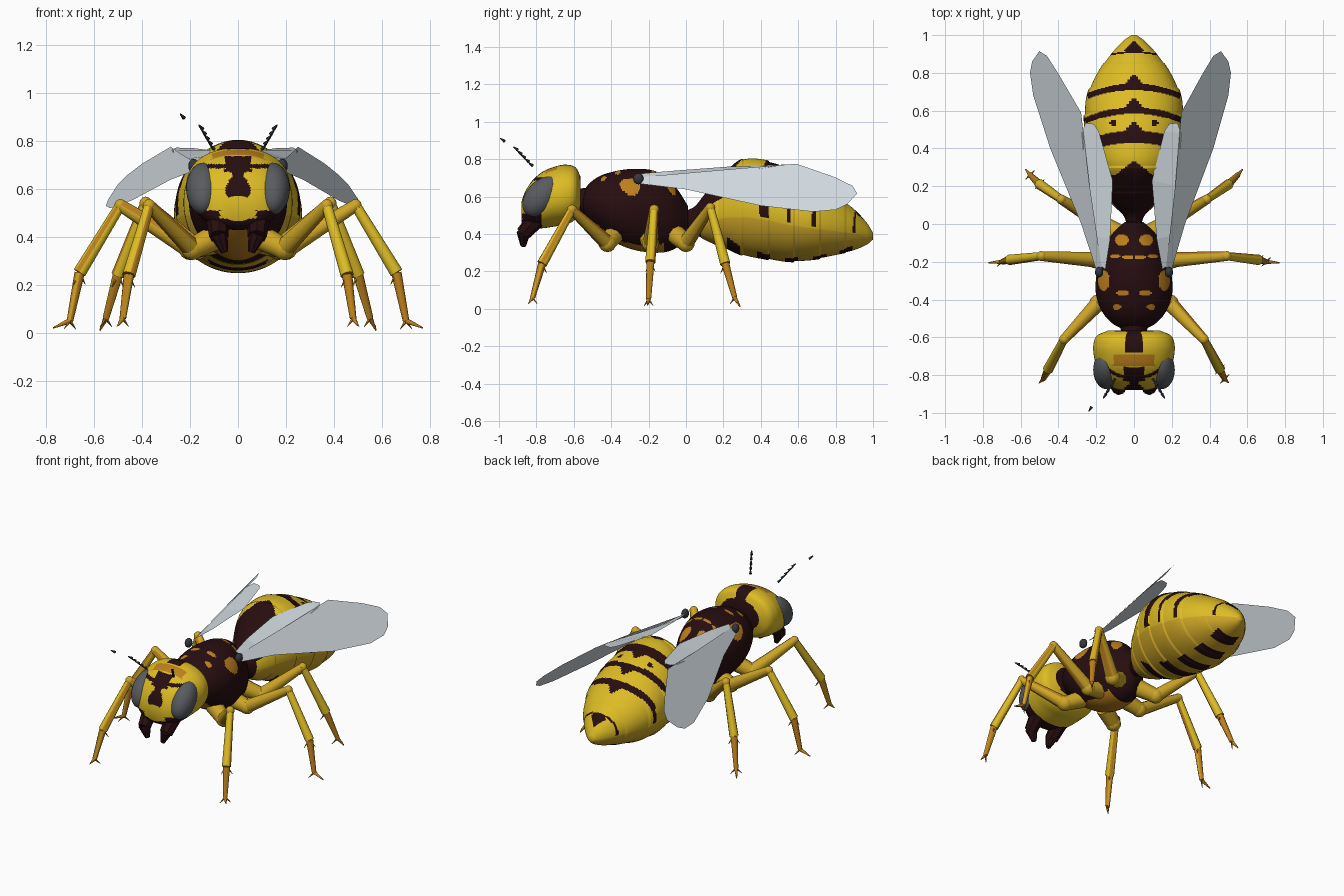
import bpy, bmesh, math
from mathutils import Vector, Matrix

if "Cube" in bpy.data.objects:
    bpy.data.objects.remove(bpy.data.objects["Cube"])


def material(name, rgb):
    m = bpy.data.materials.new(name)
    m.diffuse_color = (*rgb, 1)
    m.use_nodes = True
    m.node_tree.nodes["Principled BSDF"].inputs["Base Color"].default_value = m.diffuse_color
    return m


YELLOW = material("yellow", (0.72, 0.50, 0.018))
DARK = material("dark_brown", (0.020, 0.004, 0.005))
ORANGE = material("amber", (0.52, 0.22, 0.012))
GREY = material("eye_grey", (0.10, 0.105, 0.115))
WING = material("wing_grey", (0.64, 0.70, 0.74))
SOOT = material("charcoal", (0.035, 0.04, 0.045))
GOLD = material("golden", (0.62, 0.38, 0.02))


def finish(bm, name, mats, smooth=True):
    if smooth:
        bmesh.ops.recalc_face_normals(bm, faces=bm.faces)
    for f in bm.faces:
        f.smooth = smooth
    me = bpy.data.meshes.new(name)
    bm.to_mesh(me)
    bm.free()
    for m in mats:
        me.materials.append(m)
    ob = bpy.data.objects.new(name, me)
    bpy.context.collection.objects.link(ob)
    return ob


def station(st, y):
    """Smoothly interpolate a (y, low, high, half_width) profile."""
    i = max(k for k in range(len(st) - 1) if st[k][0] <= y + 1e-9)
    a, b, c, d = st[max(i - 1, 0)], st[i], st[i + 1], st[min(i + 2, len(st) - 1)]
    t = (y - b[0]) / (c[0] - b[0])
    out = []
    for k in (1, 2, 3):
        mb = (c[k] - a[k]) / (c[0] - a[0]) * (c[0] - b[0])
        mc = (d[k] - b[k]) / (d[0] - b[0]) * (c[0] - b[0])
        out.append((2*t**3 - 3*t*t + 1) * b[k] + (t**3 - 2*t*t + t) * mb
                   + (3*t*t - 2*t**3) * c[k] + (t**3 - t*t) * mc)
    return out


def loft(name, st, rule, mats, rings=120, seg=110, power=2.0, swell=None):
    """Body part lofted along y, coloured face by face with a rule."""
    bm = bmesh.new()
    rows = []
    for r in range(rings + 1):
        y = st[0][0] + (st[-1][0] - st[0][0]) * r / rings
        lo, hi, w = station(st, y)
        g = swell(y) if swell else 1
        row = []
        for s in range(seg):
            a = 2 * math.pi * s / seg
            c, n = math.cos(a), math.sin(a)
            px = math.copysign(abs(c) ** (2 / power), c)
            pz = math.copysign(abs(n) ** (2 / power), n)
            row.append(bm.verts.new((w * g * px, y, (lo + hi) / 2 + (hi - lo) / 2 * g * pz)))
        rows.append(row)
    for p, q in zip(rows, rows[1:]):
        for s in range(seg):
            bm.faces.new((p[s], p[(s + 1) % seg], q[(s + 1) % seg], q[s]))
    bm.faces.new(rows[0])
    bm.faces.new(rows[-1])
    for f in bm.faces:
        c = f.calc_center_median()
        lo, hi, w = station(st, min(max(c.y, st[0][0]), st[-1][0]))
        f.material_index = rule(abs(c.x), c.y, c.z, (c.z - lo) / (hi - lo))
    return finish(bm, name, mats)


def rod(name, p, q, r1, r2, mat, seg=8, streak=None):
    """Tapered limb, with an optional second colour in lengthwise streaks."""
    p, q = Vector(p), Vector(q)
    bm = bmesh.new()
    m = Matrix.Translation((p + q) / 2) @ (q - p).to_track_quat('Z', 'Y').to_matrix().to_4x4()
    bmesh.ops.create_cone(bm, cap_ends=True, segments=seg, radius1=r1, radius2=r2,
                          depth=(q - p).length, matrix=m)
    if streak:
        for i, f in enumerate(bm.faces):
            f.material_index = 1 if i % 3 == 1 else 0
    ob = finish(bm, name, [mat] + ([streak] if streak else []))
    ob.data.set_sharp_from_angle(angle=math.radians(40))
    return ob


def ball(name, c, r, mat, tilt=0.0, seg=24):
    bm = bmesh.new()
    m = Matrix.Translation(c) @ Matrix.Rotation(tilt, 4, 'X') @ Matrix.Diagonal((*r, 1))
    bmesh.ops.create_uvsphere(bm, u_segments=seg, v_segments=seg * 2 // 3, radius=1, matrix=m)
    return finish(bm, name, [mat])


# Abdomen: overlapping plates with dark bands, points and belly patches
BANDS = [(0.43, 0.495), (0.585, 0.618), (0.71, 0.742)]


def abdomen_rule(x, y, z, h):
    s = y + 0.8 * x * x
    if s < 0.08 or (s < 0.27 and h > 0.68):
        return 1
    if h > 0.42:
        if h > 0.6 and 0.25 < s < 0.335 - x * 0.7:
            return 1
        for a, b in BANDS:
            trim = 0.012 if h < 0.62 else 0
            if a + trim < s < b or h > 0.6 and b <= s < b + 0.055 - 1.1 * x:
                return 1
        if h > 0.5 and (math.hypot(x - 0.11, y - 0.535) < 0.017 or 0.915 < y < 0.972 - x):
            return 1
        if 0.905 < s < 0.914:
            return 1
    elif h < 0.25:
        for a in (0.22, 0.38, 0.53, 0.68, 0.82):
            if a < y < a + 0.07 and x < 0.13 - 0.08 * (y - 0.3):
                return 1
    return 2 if h < 0.4 else 0


def plates(y):
    return 1 + 0.03 * (((y - 0.03) / 0.137) % 1) * min(1, (1 - y) * 8)


loft("abdomen", [(0.0, 0.43, 0.52, 0.035), (0.05, 0.40, 0.55, 0.06), (0.1, 0.37, 0.61, 0.11),
                 (0.2, 0.33, 0.72, 0.175), (0.3, 0.29, 0.795, 0.22), (0.42, 0.27, 0.79, 0.25),
                 (0.55, 0.255, 0.745, 0.26), (0.68, 0.265, 0.68, 0.245), (0.8, 0.29, 0.605, 0.19),
                 (0.9, 0.315, 0.53, 0.12), (0.97, 0.345, 0.455, 0.055), (1.0, 0.37, 0.405, 0.015)],
     abdomen_rule, [YELLOW, DARK, GOLD], 200, 120, swell=plates)

# Thorax: dark shell, amber spots on the back and an amber breast
SPOTS = [(0.065, -0.085, 0.036, 0.03), (0.16, -0.30, 0.03, 0.055), (0.06, -0.365, 0.03, 0.016),
         (0.09, -0.44, 0.022, 0.016), (0.03, -0.175, 0.03, 0.011), (0.10, -0.17, 0.025, 0.011)]


def thorax_rule(x, y, z, h):
    if h > 0.6 and any(((x - a) / r) ** 2 + ((y - b) / q) ** 2 < 1 for a, b, r, q in SPOTS):
        return 1
    if z < 0.44 and x < 0.065 and y < -0.38:
        return 1
    return 1 if h < 0.25 and x < 0.1 and -0.48 < y < -0.12 else 0


loft("thorax", [(-0.56, 0.53, 0.60, 0.05), (-0.53, 0.48, 0.655, 0.11), (-0.47, 0.42, 0.705, 0.165),
                (-0.38, 0.355, 0.735, 0.20), (-0.28, 0.315, 0.748, 0.20), (-0.18, 0.30, 0.74, 0.175),
                (-0.1, 0.305, 0.70, 0.145), (-0.04, 0.335, 0.63, 0.105), (0.01, 0.40, 0.55, 0.05)],
     thorax_rule, [DARK, ORANGE])


# Head: yellow mask with dark crown stripe, face mark and mouth
def head_rule(x, y, z, h):
    if y < -0.77 and (z < 0.475 or z < 0.51 and x > 0.075):
        return 1
    if y < -0.78 and 0.535 < z < 0.67 and x < 0.025 + 0.03 * math.sin((z - 0.535) * 25) ** 2:
        return 1
    if y < -0.75 and 0.67 <= z < 0.735 and x < 0.055:
        return 1
    if y < -0.72 and 0.685 < z < 0.703 and x < 0.16:
        return 1
    if h > 0.5 and y > -0.68 and x < 0.04 or y > -0.568 and x < 0.1:
        return 1
    if h > 0.6 and -0.75 < y < -0.69 and x < 0.11:
        return 2
    return 0


loft("head", [(-0.88, 0.465, 0.57, 0.07), (-0.865, 0.445, 0.615, 0.12), (-0.83, 0.43, 0.675, 0.168),
              (-0.77, 0.43, 0.73, 0.195), (-0.70, 0.44, 0.76, 0.212), (-0.64, 0.45, 0.77, 0.215),
              (-0.59, 0.48, 0.755, 0.195), (-0.565, 0.53, 0.71, 0.14)],
     head_rule, [YELLOW, DARK, ORANGE], 90, 100, 2.2)
rod("neck", (0, -0.60, 0.58), (0, -0.52, 0.57), 0.06, 0.08, DARK, 16)

# Leg joints for one side: hip, thigh root, knee, ankle, foot, toe
LEGS = {
    "front": [(0.09, -0.38, 0.40), (0.19, -0.42, 0.35), (0.37, -0.61, 0.53),
              (0.455, -0.77, 0.24), (0.48, -0.82, 0.06), (0.50, -0.84, 0.03)],
    "middle": [(0.09, -0.20, 0.38), (0.20, -0.19, 0.35), (0.49, -0.17, 0.53),
               (0.66, -0.19, 0.25), (0.70, -0.20, 0.05), (0.77, -0.205, 0.02)],
    "hind": [(0.07, -0.06, 0.40), (0.17, 0.0, 0.35), (0.385, 0.13, 0.54),
             (0.50, 0.21, 0.24), (0.55, 0.26, 0.06), (0.575, 0.29, 0.01)],
}
PARTS = [("hip", 0.055, 0.045, GOLD, None), ("thigh", 0.042, 0.026, GOLD, ORANGE),
         ("shin", 0.022, 0.028, YELLOW, ORANGE), ("ankle", 0.022, 0.014, ORANGE, GOLD),
         ("toe", 0.012, 0.003, ORANGE, None)]

# Wing outlines on one side; the fore wing lies in a sloping plane
FORE = [(0.165, -0.27), (0.20, -0.24), (0.27, 0.0), (0.42, 0.40), (0.50, 0.68), (0.513, 0.80),
        (0.50, 0.86), (0.46, 0.915), (0.42, 0.89), (0.36, 0.79), (0.25, 0.59), (0.22, 0.22)]
HIND_IN = [(0.15, -0.24), (0.12, -0.08), (0.095, 0.23), (0.16, 0.49), (0.185, 0.53)]
HIND_OUT = [(0.18, -0.22), (0.21, -0.06), (0.235, 0.2), (0.25, 0.48), (0.23, 0.535)]


def fore_height(x, y):
    return min(0.953 - 1.166 * x + 0.218 * y, 0.775)


def hind_height(x, y):
    return 0.742 + 0.065 * y - 0.12 * (x - 0.12)


for sx, side in ((1, "right"), (-1, "left")):
    def at(p):
        return Vector((sx * p[0], p[1], p[2]))

    def spread(x, y):
        # the left wings open slightly wider
        return sx * x - (0.035 * (y + 0.27) if sx < 0 else 0)

    # Eyes, jaws and wing roots
    ball(side + "_eye", at((0.145, -0.772, 0.60)), (0.071, 0.082, 0.125), GREY, -0.72)
    rod(side + "_jaw", at((0.085, -0.80, 0.48)), at((0.08, -0.872, 0.40)), 0.05, 0.04, DARK)
    rod(side + "_jaw_tip", at((0.08, -0.868, 0.41)), at((0.055, -0.87, 0.335)), 0.038, 0.015, DARK)
    ball(side + "_wing_root", at((0.185, -0.255, 0.695)), (0.022, 0.028, 0.03), SOOT, 0, 12)
    # Legs with rounded joints and short spurs
    for leg, pts in LEGS.items():
        pre = side + "_" + leg + "_"
        for (part, r1, r2, mat, streak), p, q in zip(PARTS, pts, pts[1:]):
            rod(pre + part, at(p), at(q), r1, r2, mat, 9, streak)
        ball(pre + "thigh_joint", at(pts[1]), (0.047,) * 3, GOLD, 0, 12)
        ball(pre + "knee", at(pts[2]), (0.027,) * 3, GOLD, 0, 10)
        for d in (-0.025, 0.025):
            rod(pre + "spur", at(pts[3]), at(pts[3]) + Vector((d, d, -0.05)), 0.009, 0.001, ORANGE, 5)
            rod(pre + "claw", at(pts[4]), at(pts[4]) + Vector((d, d, -0.035)), 0.008, 0.001, ORANGE, 5)
    # Wings
    bm = bmesh.new()
    bm.faces.new([bm.verts.new((spread(x, y), y, fore_height(x, y))) for x, y in FORE])
    finish(bm, side + "_fore_wing", [WING], False)
    bm = bmesh.new()
    rows = [[bm.verts.new((spread(x, y), y, h(x, y))) for x, y in row]
            for row, h in ((HIND_IN, hind_height), (HIND_OUT, lambda x, y: fore_height(x, y) - 0.004))]
    for i in range(4):
        bm.faces.new((rows[0][i], rows[1][i], rows[1][i + 1], rows[0][i + 1]))
    finish(bm, side + "_hind_wing", [WING], False)
    # Feelers made of broken thin links
    for i in range(5 if sx > 0 else 6):
        t = i / 5
        p = Vector((0.10 + 0.06 * t, -0.82 - 0.10 * t, 0.765 + 0.105 * t))
        if i == 5:
            p = Vector((0.225, -0.97, 0.895))
        rod(side + "_feeler_link", at(p), at(p + Vector((0.015, -0.022, 0.016))), 0.009, 0.003, SOOT, 5)
